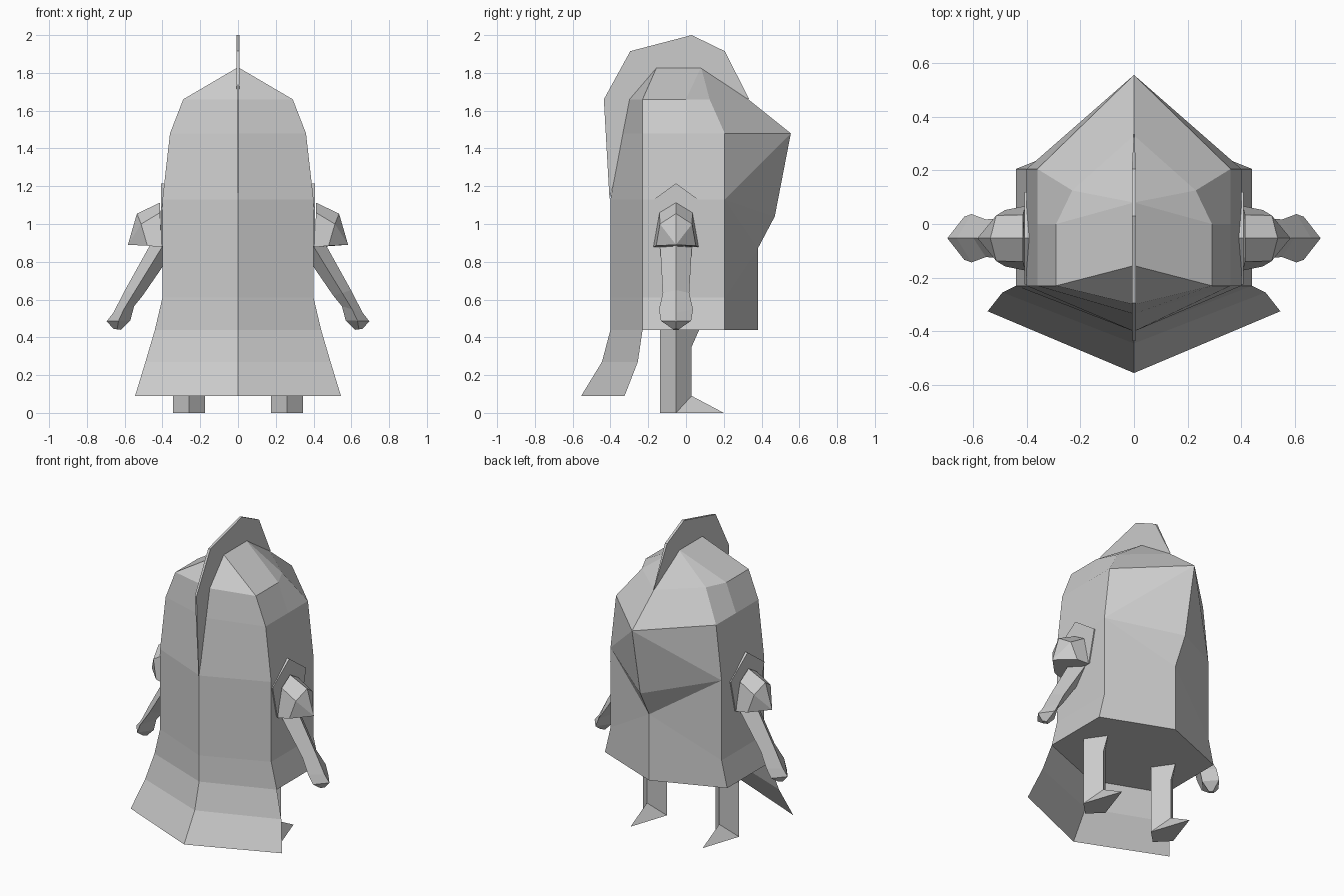
import bpy, bmesh

cube = bpy.data.objects.get("Cube")
if cube:
    bpy.data.objects.remove(cube, do_unlink=True)

grey = bpy.data.materials.new("plain_grey")
grey.use_nodes = True
grey.diffuse_color = (0.6, 0.6, 0.6, 1)
grey.node_tree.nodes["Principled BSDF"].inputs["Base Color"].default_value = (0.6, 0.6, 0.6, 1)


def make(name, verts, faces, closed=True):
    """Flat-shaded mesh object; closed shapes get outward normals."""
    bm = bmesh.new()
    vs = [bm.verts.new(v) for v in verts]
    for f in faces:
        bm.faces.new([vs[i] for i in f])
    if closed:
        bmesh.ops.remove_doubles(bm, verts=bm.verts, dist=0.0002)
        bmesh.ops.recalc_face_normals(bm, faces=bm.faces)
    mesh = bpy.data.meshes.new(name)
    bm.to_mesh(mesh)
    bm.free()
    mesh.materials.append(grey)
    obj = bpy.data.objects.new(name, mesh)
    bpy.context.collection.objects.link(obj)
    return obj


def loft(name, rings, caps=True):
    """Join equal-sized rings of points into a capped tube."""
    n = len(rings[0])
    faces = []
    for r in range(len(rings) - 1):
        for i in range(n):
            j = (i + 1) % n
            faces.append((r * n + i, r * n + j, (r + 1) * n + j, (r + 1) * n + i))
    if caps:
        faces += [tuple(range(n)), tuple(range((len(rings) - 1) * n, len(rings) * n))]
    return make(name, [p for ring in rings for p in ring], faces)


# Hooded body: front ridge, side panels, back ridge with pointed brow
F_Y = -0.23
levels = [  # z, side x, front ridge y, rear corner x, rear corner y, back ridge y, back ridge z
    (0.44, 0.44, -0.40, 0.44, 0.205, 0.38, 0.44),
    (0.61, 0.40, -0.40, 0.40, 0.205, 0.38, 0.87),
    (1.13, 0.40, -0.40, 0.40, 0.205, 0.47, 1.04),
    (1.48, 0.36, -0.335, 0.36, 0.205, 0.555, 1.48),
    (1.66, 0.29, -0.30, 0.23, 0.125, 0.33, 1.66),
]
verts = []
for z, x, fy, cx, cy, ky, kz in levels:
    half = [(x, F_Y, z), (x, 0, z), (cx, cy, z)]
    verts += [(0, fy, z)] + half + [(0, ky, kz)] + [(-a, b, c) for a, b, c in reversed(half)]
faces = [tuple(range(8))]
for r in range(len(levels) - 1):
    for i in range(8):
        j = (i + 1) % 8
        a, b, c, d = r * 8 + i, r * 8 + j, r * 8 + 8 + j, r * 8 + 8 + i
        if i in (3, 4) and r in (1, 2):
            # fold the creases of the brow
            if (i == 3) == (r == 1):
                faces += [(a, b, d), (b, c, d)]
            else:
                faces += [(a, b, c), (a, c, d)]
        else:
            faces.append((a, b, c, d))
# roof closing on a short top ridge
t = len(verts) - 8
f, k = len(verts), len(verts) + 1
verts += [(0, -0.155, 1.83), (0, 0.08, 1.83)]
faces += [(t, t + 1, f), (t + 7, t, f), (t + 1, t + 2, k, f), (t + 6, t + 7, f, k)]
faces += [(t + i, t + i + 1, k) for i in range(2, 6)]
make("hooded_body", verts, faces)

# Flared cape hem: open sheet under the front of the body
cape = []
for z, x, side_y, mid_y in [(0.44, 0.44, F_Y, -0.40), (0.27, 0.49, -0.255, -0.445),
                            (0.09, 0.545, -0.325, -0.555)]:
    cape += [(-x, side_y, z), (0, mid_y, z), (x, side_y, z)]
make("cape_hem", cape,
     [(r + 3 + i, r + 4 + i, r + 1 + i, r + i) for r in (0, 3) for i in (0, 1)], closed=False)

# Thin crest running over the hood
crest = [(0.335, 1.66, 0.001), (0.205, 1.915, 0.008), (0.03, 2.0, 0.008), (-0.295, 1.915, 0.008),
         (-0.435, 1.66, 0.006), (-0.405, 1.13, 0.001), (-0.27, 1.66, 0.006),
         (-0.12, 1.75, 0.008), (0.08, 1.75, 0.008)]
loft("crest", [[(s * h, y, z) for y, z, h in crest] for s in (-1, 1)])

MID = -0.053
for side, s in (("left", 1), ("right", -1)):
    # Flat five-sided plate on the flank
    plate = [(MID, 1.215), (0.12, 1.09), (0.07, 0.88), (-0.175, 0.88), (-0.225, 1.09)]
    loft(side + "_shoulder_plate", [[(s * x, y, z) for y, z in plate] for x in (0.385, 0.407)])

    # Shoulder guard: arched base tapering to an outer point
    base = [(0.405, MID - 0.12, 0.877), (0.413, MID - 0.087, 1.06), (0.413, MID, 1.113),
            (0.413, MID + 0.087, 1.06), (0.405, MID + 0.12, 0.877)]
    outer = [(0.48, MID - 0.105, 0.885), (0.513, MID - 0.085, 1.0), (0.535, MID, 1.055),
             (0.513, MID + 0.085, 1.0), (0.48, MID + 0.105, 0.885)]
    pts = [(s * x, y, z) for x, y, z in base + outer + [(0.583, MID, 0.89)]]
    faces = [(i, i + 1, i + 6, i + 5) for i in range(4)]
    faces += [(i, i + 1, 10) for i in range(5, 9)]
    faces += [(0, 1, 2, 3, 4), (0, 5, 10, 9, 4)]
    make(side + "_shoulder_guard", pts, faces)

    # Diamond-section arm ending in a blunt hand
    arm = [  # outer x, outer z, inner x, inner z, half depth
        (0.44, 0.935, 0.34, 0.86, 0.085), (0.598, 0.65, 0.505, 0.62, 0.07),
        (0.66, 0.53, 0.55, 0.565, 0.09), (0.695, 0.485, 0.57, 0.49, 0.08),
        (0.66, 0.445, 0.62, 0.44, 0.015)]
    rings = []
    for ox, oz, ix, iz, h in arm:
        mx, mz = (ox + ix) / 2, (oz + iz) / 2
        rings.append([(s * ox, MID, oz), (s * mx, MID + h, mz),
                      (s * ix, MID, iz), (s * mx, MID - h, mz)])
    loft(side + "_arm", rings)

    # Diamond-section leg, flaring at the top, with a wedge toe
    lx, r = s * 0.26, 0.085
    loft(side + "_leg", [[(lx, MID - r, z), (lx + r, MID, z), (lx, y, z), (lx - r, MID, z)]
                         for z, y in ((0, 0.03), (0.35, 0.03), (0.44, 0.07))])
    make(side + "_foot", [(lx - r, MID, 0), (lx + r, MID, 0), (lx, 0.2, 0), (lx, 0.03, 0.09)],
         [(0, 1, 2), (0, 1, 3), (1, 2, 3), (2, 0, 3)])
